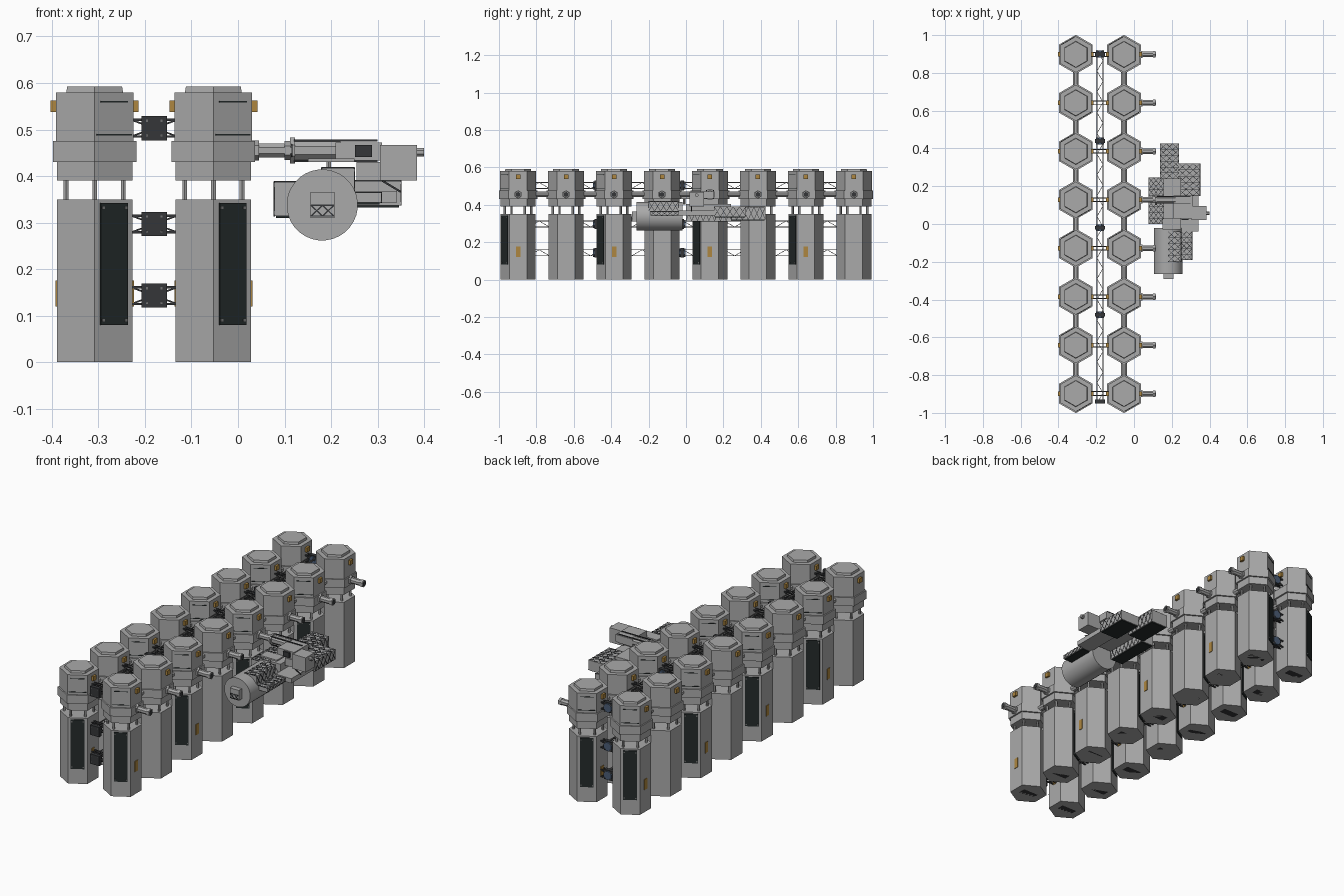
import bpy, bmesh, math
from mathutils import Vector, Matrix

if "Cube" in bpy.data.objects:
    bpy.data.objects.remove(bpy.data.objects["Cube"])

COLOURS = {"hull grey": (0.40, 0.40, 0.40), "truss dark": (0.035, 0.037, 0.04),
           "panel black": (0.018, 0.024, 0.024), "marker ochre": (0.42, 0.24, 0.05),
           "node blue": (0.07, 0.11, 0.18), "strut grey": (0.17, 0.17, 0.17)}
MATS = {}
for k, c in COLOURS.items():
    MATS[k] = bpy.data.materials.new(k)
    MATS[k].diffuse_color = (*c, 1)

PARTS = {}


def part(name, mat):
    """Mesh accumulator for one named part."""
    return PARTS.setdefault(name, (bmesh.new(), mat))[0]


def prism(bm, n, r, length, m, phase=0.0, r2=None):
    """n-sided prism from z=0 to z=length, placed by matrix m."""
    rings = []
    for z, rad in ((0, r), (length, r if r2 is None else r2)):
        rings.append([bm.verts.new(m @ Vector((rad * math.cos(phase + 2 * math.pi * i / n),
                      rad * math.sin(phase + 2 * math.pi * i / n), z))) for i in range(n)])
    bm.faces.new(rings[0][::-1])
    bm.faces.new(rings[1])
    for i in range(n):
        j = (i + 1) % n
        bm.faces.new((rings[0][i], rings[0][j], rings[1][j], rings[1][i]))


def hexa(bm, x, y, z0, z1, apothem, apothem2=None):
    k = 1 / math.cos(math.pi / 6)
    prism(bm, 6, apothem * k, z1 - z0, Matrix.Translation((x, y, z0)), math.pi / 6,
          None if apothem2 is None else apothem2 * k)


def rod(bm, p, q, r, n=6):
    p, d = Vector(p), Vector(q) - Vector(p)
    m = Matrix.Translation(p) @ d.to_track_quat('Z', 'Y').to_matrix().to_4x4()
    prism(bm, n, r, d.length, m, math.pi / n)


def box(bm, lo, hi, m=Matrix()):
    lo, hi = Vector(lo), Vector(hi)
    size = hi - lo
    bmesh.ops.create_cube(bm, size=1, matrix=m @ Matrix.Translation((lo + hi) / 2)
                          @ Matrix.Diagonal((*size, 1)))


COLS = (-0.308, -0.053)
ROWS = [(i - 3.5) * 0.2565 for i in range(8)]
LEVELS = (0.503, 0.297, 0.143)

# ---- hexagonal tower modules, every other row turned half round ----
for i, y in enumerate(ROWS):
    turn = 0 if i % 2 == 0 else math.pi
    for x in COLS:
        hexa(part("tower_body", "hull grey"), x, y, 0.0, 0.35, 0.081)
        head = part("tower_head", "hull grey")
        hexa(head, x, y, 0.39, 0.43, 0.081)
        hexa(head, x, y, 0.475, 0.58, 0.083)
        hexa(part("head_collar", "hull grey"), x, y, 0.43, 0.475, 0.0895)
        hexa(part("head_lid", "hull grey"), x, y, 0.58, 0.592, 0.061, 0.059)
        base = Matrix.Translation((x, y, 0)) @ Matrix.Rotation(turn, 4, 'Z')
        # neck posts at the corners
        for k in range(6):
            a = math.pi / 6 + k * math.pi / 3
            px, py = x + 0.071 * math.cos(a), y + 0.071 * math.sin(a)
            rod(part("neck_posts", "hull grey"), (px, py, 0.345), (px, py, 0.395), 0.006)
        # dark door panel and slits on one slanted face
        face = base @ Matrix.Rotation(-math.pi / 3, 4, 'Z')
        box(part("door_panel", "panel black"), (0.08, -0.033, 0.08), (0.085, 0.033, 0.342), face)
        for cy in (-0.028, 0.028):
            for cz in (0.09, 0.332):
                box(part("door_bolts", "strut grey"), (0.084, cy - 0.003, cz - 0.003),
                    (0.087, cy + 0.003, cz + 0.003), face)
        for z, w in ((0.56, 0.034), (0.489, 0.043)):
            box(part("head_slits", "panel black"), (0.082, -w, z - 0.0015), (0.085, w, z + 0.0015), face)
        # ochre markers
        box(part("body_marker", "marker ochre"), (0.08, -0.012, 0.12), (0.084, 0.012, 0.176), base)
        for s in (-1, 1):
            xs = sorted((s * 0.082, s * 0.0945))
            box(part("head_markers", "marker ochre"), (xs[0], -0.012, 0.538), (xs[1], 0.012, 0.562), base)
        # underside frame
        box(part("underside_frame", "truss dark"), (-0.045, -0.02, -0.0), (0.045, 0.02, 0.004), base
            @ Matrix.Translation((0, 0, -0.001)))
        # tube to the next row
        if i < 7:
            rod(part("row_tubes", "hull grey"), (x, y + 0.09, 0.457), (x, y + 0.167, 0.457), 0.016, 8)
    # docking tube on the outer side
    dock = part("docking_tubes", "hull grey")
    rod(dock, (0.03, y, 0.455), (0.115, y, 0.455), 0.016, 8)
    rod(dock, (0.03, y, 0.455), (0.045, y, 0.455), 0.022, 6)
    rod(dock, (0.1, y, 0.455), (0.113, y, 0.455), 0.02, 6)
    rod(part("docking_seal", "truss dark"), (0.112, y, 0.455), (0.117, y, 0.455), 0.014, 6)

# ---- three long lattice trusses between the two columns ----
TX = -0.18
for z in LEVELS:
    t = part("long_truss", "strut grey")
    for sx in (-0.016, 0.016):
        for sz in (-0.016, 0.016):
            rod(t, (TX + sx, -0.95, z + sz), (TX + sx, 0.92, z + sz), 0.0032, 4)
    steps = 34
    for k in range(steps):
        y0, y1 = -0.95 + 1.87 * k / steps, -0.95 + 1.87 * (k + 1) / steps
        s = 0.016 if k % 2 else -0.016
        for o in (-0.016, 0.016):
            rod(t, (TX + s, y0, z + o), (TX - s, y1, z + o), 0.002, 4)
            rod(t, (TX + o, y0, z + s), (TX + o, y1, z - s), 0.002, 4)
    for k, y in enumerate((-0.94, -0.48, -0.02, 0.44, 0.9)):
        w = 0.027
        box(part("truss_nodes", "truss dark"), (TX - w, y - 0.01, z - 0.026), (TX + w, y + 0.01, z + 0.026))
        if k:
            rod(part("node_rings", "node blue"), (TX, y - 0.018, z), (TX, y + 0.018, z), 0.024, 8)
    # cross braces to the towers
    for y in ROWS:
        b = part("cross_braces", "truss dark")
        for sy in (-0.01, 0.01):
            for s in (-1, 1):
                rod(b, (-0.23, y + sy, z + s * 0.018), (-0.13, y + sy, z + s * 0.018), 0.0035, 4)
                for e in (-0.23, -0.13):
                    rod(b, (e, y + sy, z + s * 0.018), (TX, y + sy, z), 0.0025, 4)

# ---- docked craft: cylinder hull ----
cyl = part("craft_cylinder", "hull grey")
rod(cyl, (0.181, -0.265, 0.338), (0.181, -0.02, 0.338), 0.0765, 32)
box(part("craft_hatch", "hull grey"), (0.155, -0.29, 0.311), (0.208, -0.26, 0.365))
cross = part("hatch_frame", "truss dark")
for x0 in (0.157, 0.1815):
    rod(cross, (x0, -0.291, 0.314), (x0 + 0.0245, -0.291, 0.337), 0.002, 4)
    rod(cross, (x0 + 0.0245, -0.291, 0.314), (x0, -0.291, 0.337), 0.002, 4)
for z in (0.314, 0.337):
    rod(cross, (0.157, -0.291, z), (0.206, -0.291, z), 0.002, 4)


def lattice_box(lo, hi, nx, ny):
    """Cargo pallet: grey block with dark zigzag bracing on top and sides."""
    box(part("cargo_blocks", "hull grey"), lo, hi)
    br = part("cargo_bracing", "truss dark")
    dx, dy = (hi[0] - lo[0]) / nx, (hi[1] - lo[1]) / ny
    z = hi[2]
    for a in range(nx):
        for b in range(ny):
            x, y = lo[0] + a * dx, lo[1] + b * dy
            rod(br, (x, y, z), (x + dx, y + dy, z), 0.0018, 4)
            rod(br, (x + dx, y, z), (x, y + dy, z), 0.0018, 4)
            rod(br, (x, y, z), (x + dx, y, z), 0.0018, 4)
    for b in range(ny):
        y = lo[1] + b * dy
        for x in (lo[0], hi[0]):
            rod(br, (x, y, lo[2]), (x, y + dy, hi[2]), 0.0018, 4)
            rod(br, (x, y + dy, lo[2]), (x, y, hi[2]), 0.0018, 4)
    box(part("cargo_underside", "panel black"), (lo[0] + 0.004, lo[1] + 0.004, lo[2] - 0.004),
        (hi[0] - 0.004, hi[1] - 0.004, lo[2]))


lattice_box((0.078, 0.0, 0.314), (0.155, 0.245, 0.388), 3, 8)
lattice_box((0.138, 0.24, 0.32), (0.238, 0.425, 0.388), 3, 6)
lattice_box((0.238, 0.15, 0.337), (0.35, 0.32, 0.39), 3, 5)
lattice_box((0.18, -0.2, 0.365), (0.25, -0.04, 0.418), 2, 5)
lattice_box((0.25, -0.19, 0.343), (0.308, -0.04, 0.365), 2, 5)

# ---- docked craft: connecting arm, cabin and spine ----
y = ROWS[4]
arm = part("craft_arm", "hull grey")
rod(arm, (0.112, y, 0.455), (0.122, y, 0.455), 0.03, 8)
rod(arm, (0.12, y, 0.455), (0.22, y, 0.455), 0.022, 8)
box(arm, (0.21, 0.03, 0.433), (0.31, 0.15, 0.472))
box(arm, (0.155, 0.0, 0.36), (0.25, 0.24, 0.405))
box(arm, (0.25, -0.04, 0.343), (0.342, 0.15, 0.368))
rod(arm, (0.195, -0.01, 0.4), (0.195, -0.01, 0.435), 0.006)
box(arm, (0.15, -0.03, 0.43), (0.25, 0.03, 0.438))
cabin = part("craft_cabin", "hull grey")
box(cabin, (0.305, 0.02, 0.39), (0.385, 0.095, 0.467))
box(cabin, (0.255, 0.03, 0.39), (0.31, 0.085, 0.43))
rod(cabin, (0.38, 0.057, 0.451), (0.4, 0.057, 0.451), 0.01, 8)
box(part("arm_camera", "truss dark"), (0.252, 0.02, 0.441), (0.288, 0.04, 0.467))
rails = part("arm_rails", "truss dark")
for z in (0.432, 0.476):
    for dy in (-0.018, 0.018):
        rod(rails, (0.12, y + dy, z), (0.3, y + dy, z), 0.003, 4)
rod(rails, (0.31, 0.03, 0.39), (0.35, 0.03, 0.366), 0.003, 4)

# ---- turn the accumulators into objects ----
for name, (bm, mat) in PARTS.items():
    bmesh.ops.recalc_face_normals(bm, faces=bm.faces[:])
    for v in bm.verts:
        v.co.z = max(v.co.z, 0.0)
    me = bpy.data.meshes.new(name)
    bm.to_mesh(me)
    bm.free()
    me.materials.append(MATS[mat])
    ob = bpy.data.objects.new(name, me)
    bpy.context.collection.objects.link(ob)
    if name == "craft_cylinder":
        bpy.context.view_layer.objects.active = ob
        ob.select_set(True)
        bpy.ops.object.shade_smooth_by_angle(angle=math.radians(35))
        ob.select_set(False)

for m in bpy.data.materials:
    if m.users and not m.is_grease_pencil:
        m.use_nodes = True
        m.node_tree.nodes["Principled BSDF"].inputs["Base Color"].default_value = m.diffuse_color
